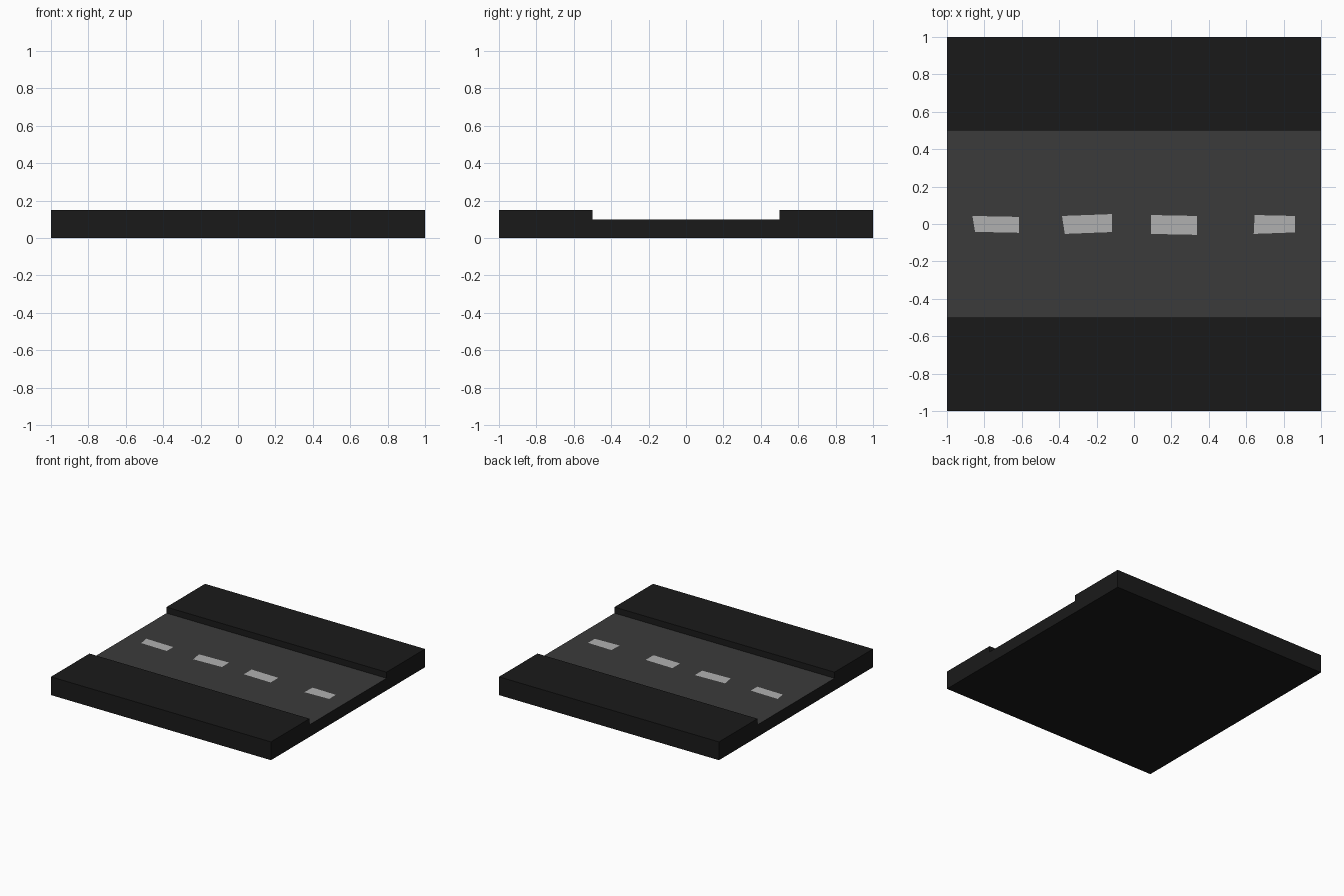
import bpy, bmesh

if "Cube" in bpy.data.objects:
    bpy.data.objects.remove(bpy.data.objects["Cube"])


def material(name, v):
    m = bpy.data.materials.new(name)
    m.diffuse_color = (v, v, v, 1)
    m.use_nodes = True
    m.node_tree.nodes["Principled BSDF"].inputs["Base Color"].default_value = m.diffuse_color
    return m


def add_object(name, bm, mats):
    mesh = bpy.data.meshes.new(name)
    bm.to_mesh(mesh)
    bm.free()
    for m in mats:
        mesh.materials.append(m)
    obj = bpy.data.objects.new(name, mesh)
    bpy.context.collection.objects.link(obj)
    return obj


kerb = material("kerb_dark", 0.0103)
asphalt = material("asphalt_grey", 0.0437)
paint = material("line_paint", 0.434)

# Road tile: channel cross-section in y-z, extruded along x
half = [(0.5, 0.1), (0.5, 0.15), (1, 0.15), (1, 0)]
profile = half + [(-y, z) for y, z in reversed(half)]
bm = bmesh.new()
section = bm.faces.new([bm.verts.new((-1, y, z)) for y, z in profile])
ext = bmesh.ops.extrude_face_region(bm, geom=[section], use_keep_orig=True)
new_verts = [g for g in ext["geom"] if isinstance(g, bmesh.types.BMVert)]
bmesh.ops.translate(bm, verts=new_verts, vec=(2, 0, 0))
bmesh.ops.recalc_face_normals(bm, faces=bm.faces)
for f in bm.faces:
    c = f.calc_center_median()
    if f.normal.z > 0.9 and abs(c.y) < 0.1:
        f.material_index = 1  # sunken carriageway
add_object("road_tile", bm, [kerb, asphalt])

# Hand-painted centre dashes, slightly irregular quads lying on the road
dashes = [
    [(-0.864, 0.043), (-0.85, -0.042), (-0.615, -0.047), (-0.615, 0.038)],
    [(-0.385, 0.043), (-0.37, -0.053), (-0.117, -0.043), (-0.117, 0.053)],
    [(0.09, 0.048), (0.09, -0.053), (0.337, -0.058), (0.337, 0.043)],
    [(0.645, 0.048), (0.64, -0.053), (0.86, -0.045), (0.86, 0.043)],
]
for i, quad in enumerate(dashes, 1):
    bm = bmesh.new()
    bm.faces.new([bm.verts.new((x, y, 0.101)) for x, y in quad])
    add_object(f"centre_dash_{i}", bm, [paint])
